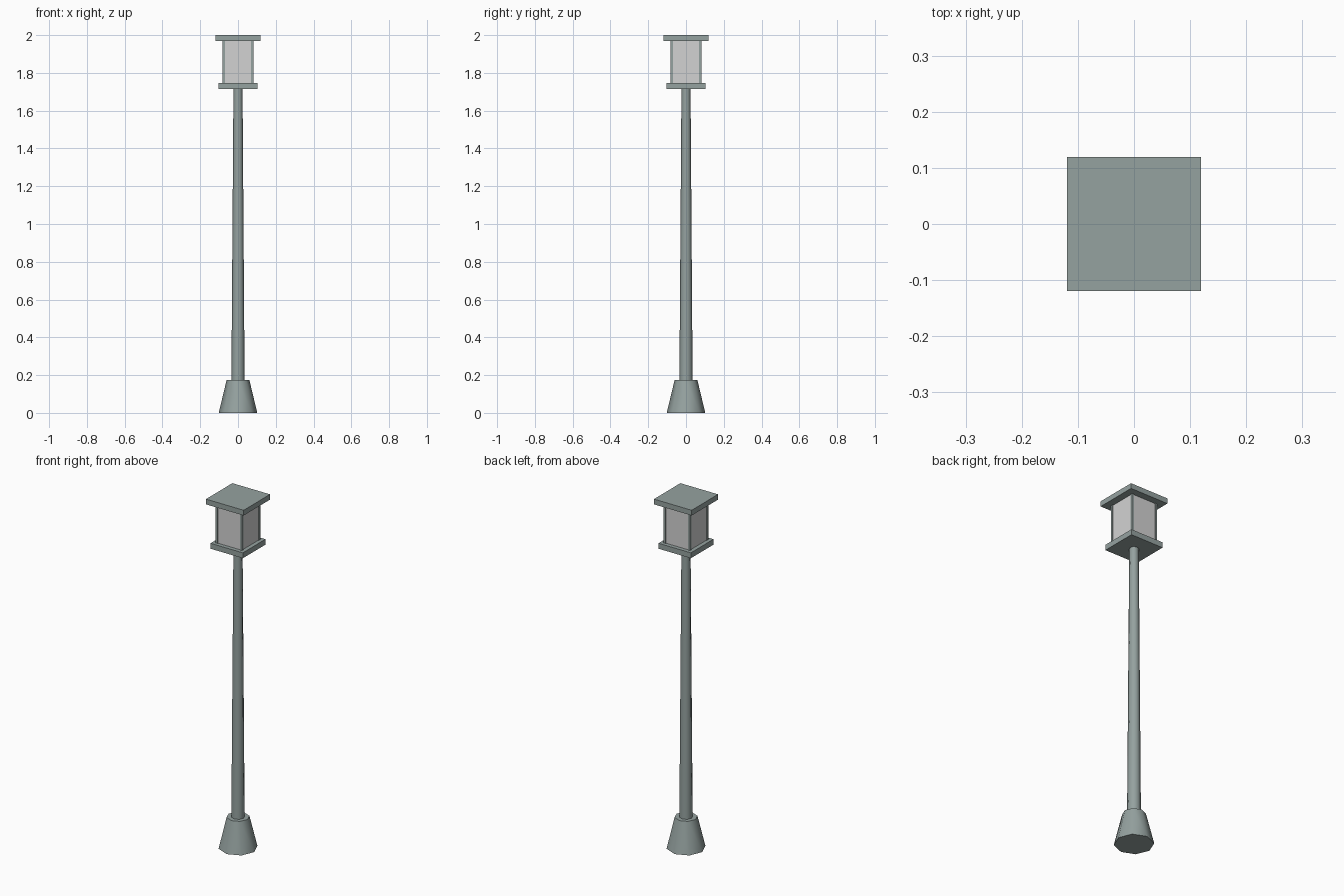
import bpy
from math import radians

cube = bpy.data.objects.get("Cube")
if cube:
    bpy.data.objects.remove(cube, do_unlink=True)


def material(name, color):
    mat = bpy.data.materials.new(name)
    mat.use_nodes = True
    mat.diffuse_color = (*color, 1)
    mat.node_tree.nodes["Principled BSDF"].inputs["Base Color"].default_value = (*color, 1)
    return mat


metal = material("grey green metal", (0.30, 0.36, 0.35))
glass = material("frosted glass", (0.65, 0.65, 0.65))


def box(name, half, bottom, top, mat, x=0, y=0):
    bpy.ops.mesh.primitive_cube_add(size=1, location=(x, y, (bottom + top) / 2))
    obj = bpy.context.object
    obj.name = name
    obj.scale = (2 * half, 2 * half, top - bottom)
    bpy.ops.object.transform_apply(location=False, rotation=False, scale=True)
    obj.data.materials.append(mat)


def taper(name, sides, r_bottom, r_top, bottom, top):
    bpy.ops.mesh.primitive_cone_add(vertices=sides, radius1=r_bottom, radius2=r_top,
                                    depth=top - bottom, location=(0, 0, (bottom + top) / 2))
    obj = bpy.context.object
    obj.name = name
    obj.data.materials.append(metal)
    bpy.ops.object.shade_smooth_by_angle(angle=radians(50))


# Flared foot and slender tapered pole
taper("base", 8, 0.102, 0.06, 0, 0.175)
taper("pole", 8, 0.035, 0.024, 0.17, 1.72)

# Lantern: tray, glass block, corner posts and roof
box("lantern_tray", 0.102, 1.715, 1.746, metal)
box("lantern_glass", 0.079, 1.746, 1.97, glass)
for side_x, label_x in ((-1, "right"), (1, "left")):
    for side_y, label_y in ((-1, "front"), (1, "back")):
        box(f"corner_post_{label_y}_{label_x}", 0.0065, 1.746, 1.97, metal,
            side_x * 0.0765, side_y * 0.0765)
box("lantern_roof", 0.119, 1.97, 2.0, metal)
